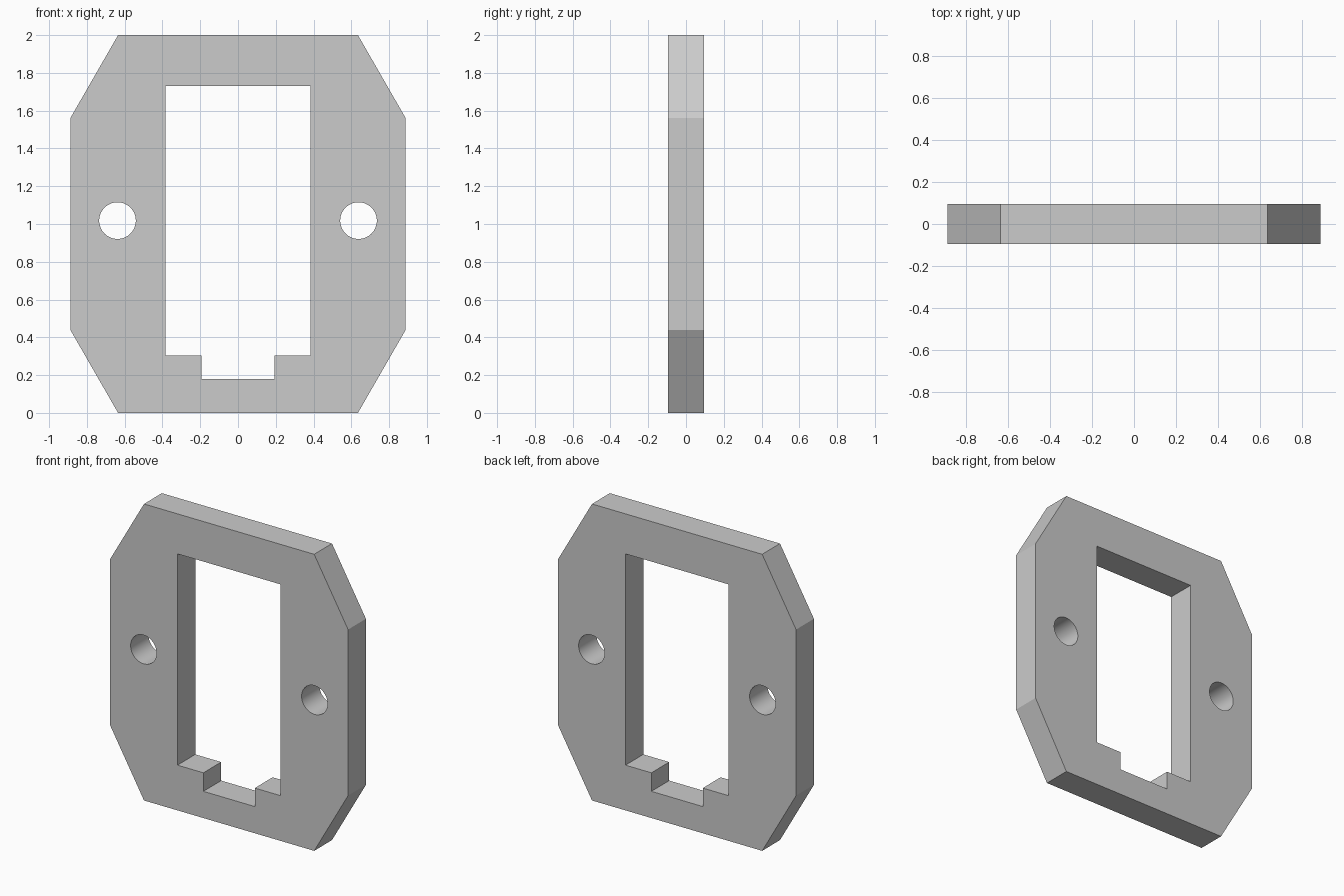
import bpy, bmesh
from math import cos, sin, tau, radians
from mathutils import Vector

cube = bpy.data.objects.get("Cube")
if cube:
    bpy.data.objects.remove(cube, do_unlink=True)

THICKNESS = 0.19
HOLE_SIDES = 64


def mirrored(half):
    """Close a right-hand half profile (bottom to top) across x = 0."""
    return half + [(-x, z) for x, z in reversed(half)]


def circle(cx, cz, r):
    return [(cx + r * cos(tau * i / HOLE_SIDES), cz + r * sin(tau * i / HOLE_SIDES))
            for i in range(HOLE_SIDES)]


# Outline, stepped window and the two screw holes
loops = [
    mirrored([(0.635, 0), (0.888, 0.44), (0.888, 1.56), (0.635, 2)]),
    mirrored([(0.192, 0.18), (0.192, 0.305), (0.385, 0.305), (0.385, 1.73)]),
    circle(-0.638, 1.018, 0.097),
    circle(0.638, 1.018, 0.097),
]

# Flat front face with openings, extruded to the back
bm = bmesh.new()
for loop in loops:
    verts = [bm.verts.new((x, -THICKNESS / 2, z)) for x, z in loop]
    for i, v in enumerate(verts):
        bm.edges.new((v, verts[i - 1]))
bmesh.ops.triangle_fill(bm, edges=bm.edges[:], use_beauty=True, normal=Vector((0, -1, 0)))
result = bmesh.ops.extrude_face_region(bm, geom=bm.faces[:], use_keep_orig=True)
back = [g for g in result["geom"] if isinstance(g, bmesh.types.BMVert)]
bmesh.ops.translate(bm, verts=back, vec=(0, THICKNESS, 0))
bmesh.ops.recalc_face_normals(bm, faces=bm.faces[:])

mesh = bpy.data.meshes.new("mounting_plate")
bm.to_mesh(mesh)
bm.free()
plate = bpy.data.objects.new("mounting_plate", mesh)
bpy.context.collection.objects.link(plate)

# Plain grey material
grey = bpy.data.materials.new("light_grey")
grey.use_nodes = True
colour = (0.6, 0.6, 0.6, 1)
grey.diffuse_color = colour
grey.node_tree.nodes["Principled BSDF"].inputs["Base Color"].default_value = colour
mesh.materials.append(grey)

# Smooth hole walls, sharp plate edges
bpy.ops.object.select_all(action="DESELECT")
plate.select_set(True)
bpy.context.view_layer.objects.active = plate
bpy.ops.object.shade_smooth_by_angle(angle=radians(25))
